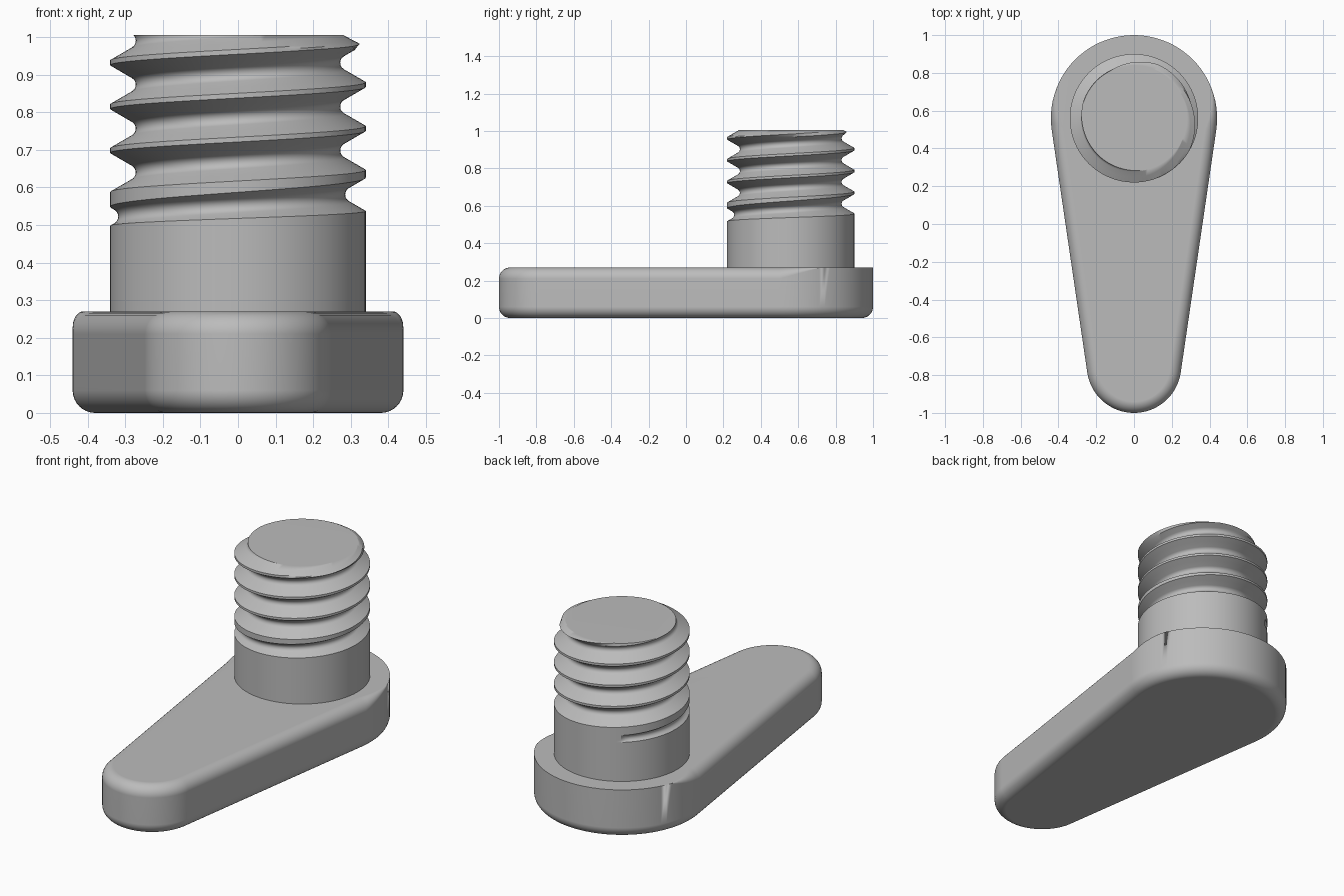
import bpy, bmesh
from math import sin, cos, pi, asin, sqrt, radians, floor

cube = bpy.data.objects.get("Cube")
if cube:
    bpy.data.objects.remove(cube, do_unlink=True)

# Single material
grey = bpy.data.materials.new("plain_grey")
grey.use_nodes = True
COLOUR = (0.5, 0.5, 0.5, 1)
grey.diffuse_color = COLOUR
grey.node_tree.nodes["Principled BSDF"].inputs["Base Color"].default_value = COLOUR

HUB_Y, HUB_R = 0.56, 0.44
TIP_Y, TIP_R = -0.75, 0.25
ARM_H, FILLET = 0.27, 0.06


def finish(bm, name):
    """Weld, orient and shade a mesh, then add it to the scene."""
    bmesh.ops.remove_doubles(bm, verts=bm.verts, dist=0.0002)
    bmesh.ops.dissolve_degenerate(bm, edges=bm.edges, dist=0.0001)
    bmesh.ops.holes_fill(bm, edges=[e for e in bm.edges if e.is_boundary], sides=0)
    bmesh.ops.recalc_face_normals(bm, faces=bm.faces)
    mesh = bpy.data.meshes.new(name)
    bm.to_mesh(mesh)
    bm.free()
    mesh.materials.append(grey)
    obj = bpy.data.objects.new(name, mesh)
    bpy.context.collection.objects.link(obj)
    bpy.ops.object.select_all(action='DESELECT')
    obj.select_set(True)
    bpy.context.view_layer.objects.active = obj
    bpy.ops.object.shade_smooth_by_angle(angle=radians(30))
    normals = obj.modifiers.new("weighted_normals", 'WEIGHTED_NORMAL')
    normals.keep_sharp = True
    return obj


def grid_faces(bm, rows, closed):
    """Join neighbouring rows of vertices with quads."""
    for a, b in zip(rows, rows[1:]):
        n = len(a)
        for j in range(n if closed else n - 1):
            k = (j + 1) % n
            bm.faces.new((a[j], a[k], b[k], b[j]))


# Tapered lever arm: two arcs joined by tangent lines
def arm_outline(steps=48):
    lean = asin((HUB_R - TIP_R) / (HUB_Y - TIP_Y))
    for cy, r, start, end in ((HUB_Y, HUB_R, -lean, pi + lean),
                              (TIP_Y, TIP_R, pi + lean, 2 * pi - lean)):
        for i in range(steps + 1):
            yield cy, r, start + (end - start) * i / steps


def top_fillet(y):
    # The rounded top edge fades to a sharp one around the hub
    return FILLET * min(1, max(0, (0.72 - y) / 0.22))


bm = bmesh.new()
rings = []
SEG = 8
for top in (False, True):
    for i in range(SEG + 1):
        t = pi / 2 * i / SEG
        ring = []
        for cy, r, a in arm_outline():
            f = top_fillet(cy + r * sin(a)) if top else FILLET
            inset = f * (1 - cos(t)) if top else f * (1 - sin(t))
            z = ARM_H - f * (1 - sin(t)) if top else f * (1 - cos(t))
            ring.append(bm.verts.new(((r - inset) * cos(a), cy + (r - inset) * sin(a), z)))
        rings.append(ring)
grid_faces(bm, rings, True)
finish(bm, "lever_arm")

# Threaded stud: a helical strip clipped between its base and its top
STUD_R, Z_LOW, Z_TOP = 0.34, 0.25, 1.005
PITCH, ROOT_R, SLOPE = 0.1167, 0.022, 0.577
START = radians(128)            # where the groove begins


def groove_z(phi):
    return 0.523 + PITCH * (phi - pi) / (2 * pi)


def groove_depth(phi):
    if phi < START - 0.001:
        return 0
    return min(0.068, 0.012 + 0.05 * (phi - START) / (1.5 * pi))


def radius(phi, z):
    # Find the turn of the groove that passes nearest to this height
    phi += 2 * pi * floor((z - groove_z(phi)) / PITCH + 0.5)
    u, d = abs(z - groove_z(phi)), groove_depth(phi)
    cut = 0
    if d:
        if u < 0.866 * ROOT_R:
            cut = d - ROOT_R + sqrt(ROOT_R ** 2 - u * u)
        else:
            cut = (SLOPE * (ROOT_R + d) - u) / SLOPE
    cone = 0.28 + 1.9 * (Z_TOP - z)      # bevelled tip
    return min(STUD_R - max(0, cut), cone)


bm = bmesh.new()
strip = []
TURN = 96
for i in range(-4 * TURN, 6 * TURN + 1):
    phi = START + 2 * pi * i / TURN
    half = SLOPE * (ROOT_R + max(0.012, groove_depth(phi)))
    arc = 0.866 * ROOT_R
    side = [half, (half + arc) / 2, arc, arc * 0.7, arc * 0.35]
    offsets = [-PITCH / 2] + [-s for s in side] + [0] + side[::-1] + [PITCH / 2]
    row = []
    for u in offsets:
        z = min(Z_TOP, max(Z_LOW, groove_z(phi) + u))
        r = radius(phi, z)
        row.append(bm.verts.new((r * cos(phi), HUB_Y + r * sin(phi), z)))
    strip.append(row)
grid_faces(bm, strip, False)
finish(bm, "threaded_stud")
